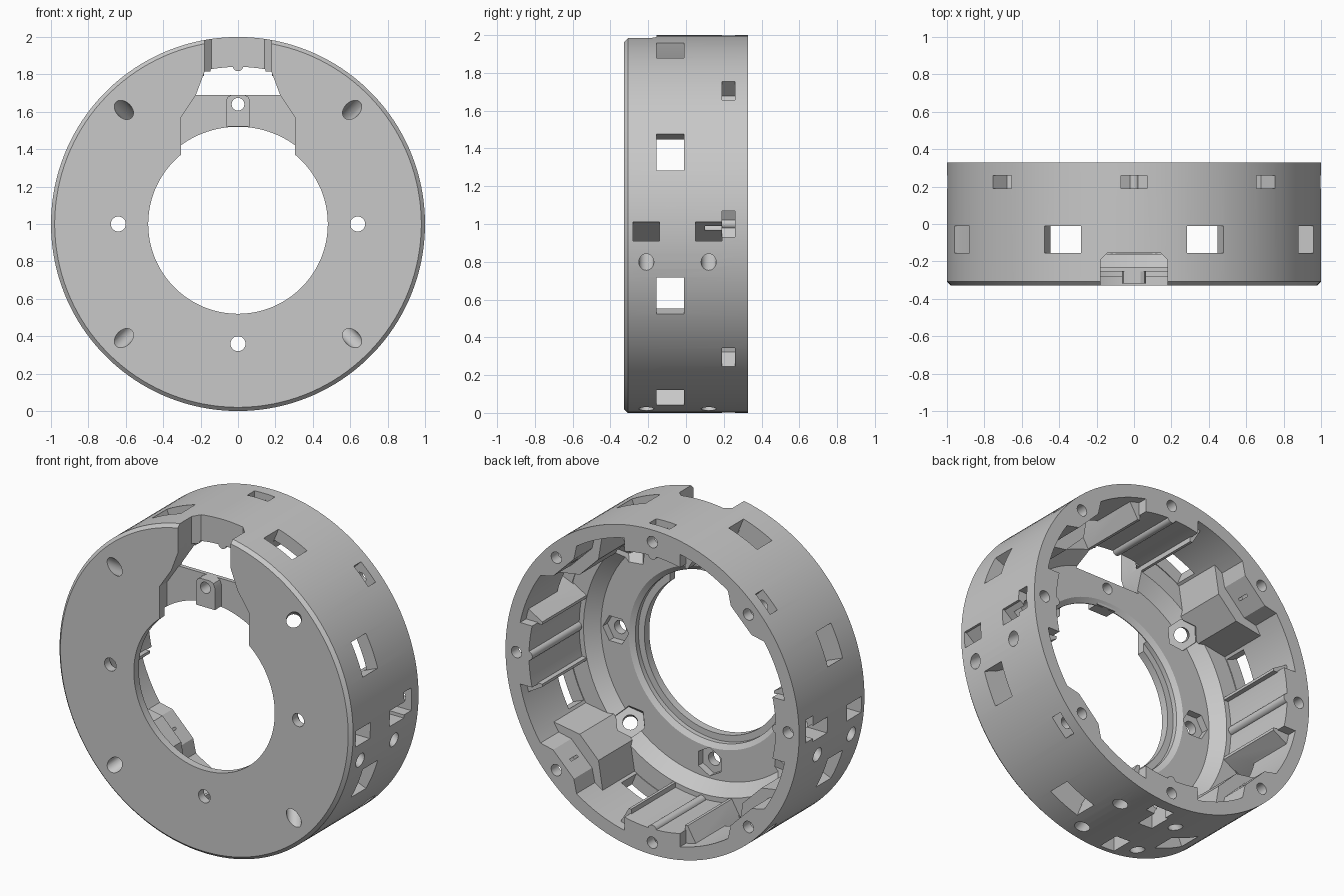
import bpy, bmesh
from math import pi, sin, cos, radians
from mathutils import Matrix, Vector

cube = bpy.data.objects.get("Cube")
if cube:
    bpy.data.objects.remove(cube, do_unlink=True)

BACK, FRONT, RING = 0.328, -0.328, -0.16
CENTRE = Matrix.Translation((0, 0, 1))

grey = bpy.data.materials.new("plain grey")
grey.use_nodes = True
grey.diffuse_color = (0.58, 0.58, 0.58, 1)
grey.node_tree.nodes["Principled BSDF"].inputs["Base Color"].default_value = grey.diffuse_color


def finish(bm, name):
    bm.normal_update()
    bmesh.ops.recalc_face_normals(bm, faces=bm.faces)
    mesh = bpy.data.meshes.new(name)
    bm.to_mesh(mesh)
    bm.free()
    mesh.materials.append(grey)
    obj = bpy.data.objects.new(name, mesh)
    bpy.context.collection.objects.link(obj)
    return obj


def lathe(name, profile, steps=144):
    """Revolve a closed (radius, y) profile around the y axis."""
    bm = bmesh.new()
    rings = []
    for i in range(steps):
        a = 2 * pi * (i + 0.5) / steps
        rings.append([bm.verts.new((r * sin(a), y, r * cos(a))) for r, y in profile])
    n = len(profile)
    for i in range(steps):
        p, q = rings[i], rings[(i + 1) % steps]
        for j in range(n):
            k = (j + 1) % n
            bm.faces.new((p[j], p[k], q[k], q[j]))
    bm.transform(CENTRE)
    return finish(bm, name)


def prism(name, points, y0, y1, angle=0):
    """Closed prism of (tangent, radius) points along y, turned about the drum axis."""
    bm = bmesh.new()
    near = [bm.verts.new((u, y0, v)) for u, v in points]
    far = [bm.verts.new((u, y1, v)) for u, v in points]
    bm.faces.new(near)
    bm.faces.new(far[::-1])
    for i in range(len(points)):
        bm.faces.new((near[i - 1], far[i - 1], far[i], near[i]))
    bm.transform(CENTRE @ Matrix.Rotation(radians(angle), 4, 'Y'))
    return finish(bm, name)


def rod(name, radius, start, end, angle=0, sides=24):
    """Cylinder between two points given at the top of the drum, then turned."""
    a, b = Vector(start), Vector(end)
    bm = bmesh.new()
    bmesh.ops.create_cone(bm, cap_ends=True, segments=sides, radius1=radius,
                          radius2=radius, depth=(b - a).length)
    aim = (b - a).to_track_quat('Z', 'Y').to_matrix().to_4x4()
    bm.transform(CENTRE @ Matrix.Rotation(radians(angle), 4, 'Y')
                 @ Matrix.Translation((a + b) / 2) @ aim)
    return finish(bm, name)


def rect(u, half, v0, v1):
    return [(u - half, v0), (u + half, v0), (u + half, v1), (u - half, v1)]


def mirrored(points):
    return points + [(-u, v) for u, v in reversed(points)]


def combine(target, other, operation):
    mod = target.modifiers.new("join", 'BOOLEAN')
    mod.operation, mod.object, mod.solver = operation, other, 'MANIFOLD'
    bpy.context.view_layer.objects.active = target
    bpy.ops.object.modifier_apply(modifier=mod.name)
    bpy.data.objects.remove(other, do_unlink=True)


def add(other):
    combine(body, other, 'UNION')


def cut(other):
    combine(body, other, 'DIFFERENCE')


# Drum with front plate, stepped bore and sloped floor; the rim is trimmed below
body = lathe("drum_body", [
    (0.48, FRONT), (0.98, FRONT), (1, FRONT + 0.02), (1, BACK + 0.04), (0.92, BACK + 0.04),
    (0.92, RING), (0.81, RING), (0.74, -0.23), (0.55, -0.23), (0.52, -0.25),
    (0.52, -0.28), (0.48, -0.28)])

# Cardinal mounts: thick rim sector with a wedge on each side
arc = [(0.84 * sin(radians(a)), 0.84 * cos(radians(a))) for a in range(-13, 14, 2)]
for angle in range(0, 360, 90):
    add(prism("mount", arc + [(0.19, 0.95), (-0.19, 0.95)], -0.2, BACK + 0.02, angle))
    for s in (-1, 1):
        wedge = [(s * 0.183, 0.94), (s * 0.183, 0.79), (s * 0.2, 0.79), (s * 0.265, 0.9), (s * 0.26, 0.94)]
        add(prism("wedge", wedge, -0.19, 0.27, angle))

# Diagonal pillars with flared sides, and flat screw bosses at the back rim
for angle in range(45, 360, 90):
    add(prism("pillar", mirrored([(0.09, 0.785), (0.25, 0.9), (0.24, 0.95)]), -0.18, 0.15, angle))
    add(prism("boss", mirrored([(0.1, 0.856), (0.2, 0.92), (0.19, 0.94)]), 0.1, BACK + 0.03, angle))

# Trim the back rim flat
cut(prism("trim", rect(0, 1.5, -1.5, 1.5), BACK, BACK + 0.2))

# Wall slots, rim screw holes and nut pockets
for i in range(8):
    angle = 45 * i
    cut(prism("slot", rect(0, 0.105, 0.8, 1.1), -0.155, -0.01, angle + 22.5))
    cut(rod("rim_screw", 0.035, (0, 0.1, 0.925), (0, 0.4, 0.925), angle))
    cut(prism("rim_nut", [(0, 0.852), (0.07, 0.89), (0.07, 1.1), (-0.07, 1.1), (-0.07, 0.89)],
              0.19, 0.26, angle))

# Plate screws with hexagonal nut pockets
for angle in (90, 180, 270):
    cut(rod("plate_screw", 0.04, (0, -0.4, 0.64), (0, -0.1, 0.64), angle))
    cut(rod("plate_nut", 0.088, (0, -0.275, 0.64), (0, -0.18, 0.64), angle, 6))

# Slanted screws through the sloped floor
for angle in range(45, 360, 90):
    cut(rod("slanted_screw", 0.042, (0, -0.42, 0.955), (0, -0.14, 0.675), angle))
    cut(rod("slanted_nut", 0.088, (0, -0.24, 0.775), (0, -0.165, 0.70), angle, 6))

# Ramped pockets in the outer wall, each with slanted holes beside it
for angle, side, holes in ((90, 1, [1]), (270, -1, [-1]), (180, 1, [-1, 1])):
    ramp = [(side * u, v) for u, v in ((-0.01, 0.985), (0.09, 0.86), (0.09, 1.1), (-0.01, 1.1))]
    for y in (-0.21, 0.12):
        cut(prism("ramped_pocket", ramp, y - 0.07, y + 0.07, angle))
        for s in holes:
            cut(rod("wall_hole", 0.04, (s * 0.265, y, 1.06), (s * 0.125, y, 0.88), angle))

# Top notch: shallow recess, then a deep opening with chamfered back corners
sides = [(0.225, 0.69), (0.18, 0.81), (0.18, 1.1)]
cut(prism("recess", mirrored([(0.305, 0.3), (0.305, 0.57)] + sides), -0.4, -0.255))
opening = prism("opening", mirrored(sides), -0.41, -0.155)
for s in (-1, 1):
    combine(opening, rod("corner", 0.038, (s * 0.18, -0.155, 0.815), (s * 0.18, -0.155, 1.2), 0, 4),
            'DIFFERENCE')
cut(opening)

# Rounded ridge along each cardinal mount
ridges = [rod("ridge_" + n, 0.028, (0, RING + 0.007, 0.845), (0, BACK, 0.845), a)
          for n, a in (("top", 0), ("left", 90), ("bottom", 180), ("right", 270))]

# Tab with rounded top and a screw hole in the recess
tab = prism("screw_tab", mirrored([(0.065, 0.52), (0.065, 0.655), (0.055, 0.68), (0.035, 0.69)]),
            -0.318, -0.24)
for part in (tab, body):
    combine(part, rod("tab_hole", 0.034, (0, -0.4, 0.64), (0, -0.1, 0.64)), 'DIFFERENCE')

# Smooth curved walls, crisp edges
for obj in [body, tab] + ridges:
    bpy.ops.object.select_all(action='DESELECT')
    obj.select_set(True)
    bpy.context.view_layer.objects.active = obj
    bpy.ops.object.shade_smooth_by_angle(angle=radians(25))
